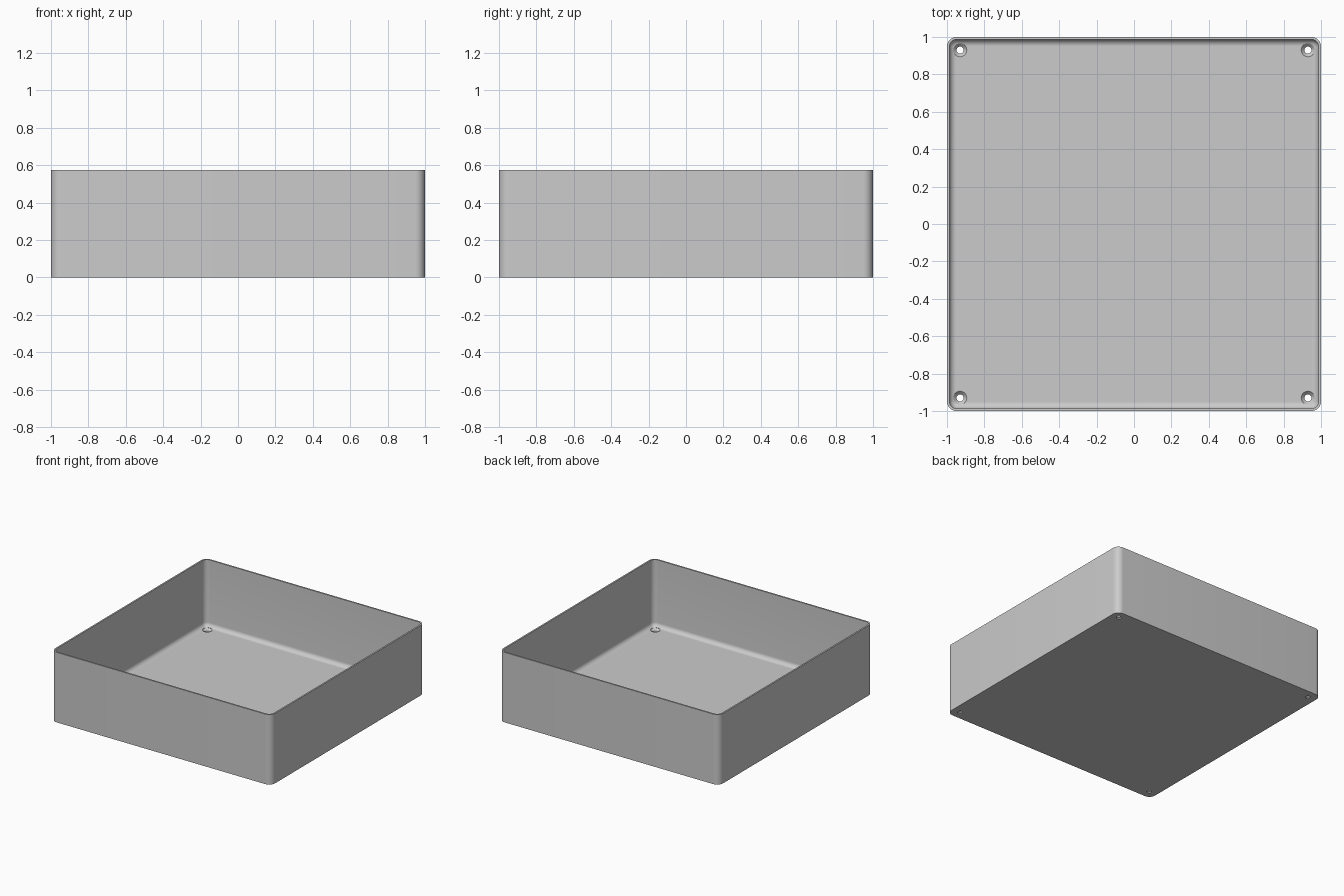
import bpy, bmesh, math
from math import sin, cos, pi

cube = bpy.data.objects.get("Cube")
if cube:
    bpy.data.objects.remove(cube)

HEIGHT, WALL, FLOOR = 0.575, 0.013, 0.027
CORNER, FILLET = 0.053, 0.035
HOLE_AT = 0.93

grey = bpy.data.materials.new("light grey plastic")
grey.use_nodes = True
colour = (0.6, 0.6, 0.6, 1)
grey.diffuse_color = colour
grey.node_tree.nodes["Principled BSDF"].inputs["Base Color"].default_value = colour


def make_object(name, bm):
    bmesh.ops.recalc_face_normals(bm, faces=bm.faces)
    mesh = bpy.data.meshes.new(name)
    bm.to_mesh(mesh)
    bm.free()
    mesh.materials.append(grey)
    obj = bpy.data.objects.new(name, mesh)
    bpy.context.collection.objects.link(obj)
    return obj


def loft(bm, rings):
    """Skin a list of point rings and cap both ends."""
    loops = [[bm.verts.new(p) for p in ring] for ring in rings]
    for a, b in zip(loops, loops[1:]):
        for i in range(len(a)):
            j = (i + 1) % len(a)
            bm.faces.new((a[i], a[j], b[j], b[i]))
    bm.faces.new(loops[0])
    bm.faces.new(loops[-1])


def rounded_square(inset, z, steps=10):
    radius, half = CORNER - inset, 1 - CORNER
    points = []
    for q in range(4):
        sx, sy = ((1, 1), (-1, 1), (-1, -1), (1, -1))[q]
        for k in range(steps + 1):
            a = (q + k / steps) * pi / 2
            points.append((sx * half + radius * cos(a), sy * half + radius * sin(a), z))
    return points


# Tray: outer wall, rim, inner wall, then a fillet down to the floor
rings = [rounded_square(0, 0), rounded_square(0, HEIGHT), rounded_square(WALL, HEIGHT)]
for k in range(9):
    a = k / 8 * pi / 2
    rings.append(rounded_square(WALL + FILLET * (1 - cos(a)), FLOOR + FILLET * (1 - sin(a))))
bm = bmesh.new()
loft(bm, rings)
tray = make_object("tray", bm)

# Countersunk screw holes in the four corners
profile = [(0.019, -0.05), (0.019, 0.009), (0.036, FLOOR), (0.036, 0.1)]
bm = bmesh.new()
for sx in (-1, 1):
    for sy in (-1, 1):
        loft(bm, [[(sx * HOLE_AT + r * cos(2 * pi * i / 32),
                    sy * HOLE_AT + r * sin(2 * pi * i / 32), z) for i in range(32)]
                  for r, z in profile])
cutter = make_object("screw_hole_cutter", bm)
cutter.hide_render = True

# Cut the holes for good and remove the cutter
cut = tray.modifiers.new("screw holes", "BOOLEAN")
cut.operation = "DIFFERENCE"
cut.solver = "EXACT"
cut.object = cutter
for obj in bpy.context.selected_objects:
    obj.select_set(False)
bpy.context.view_layer.objects.active = tray
tray.select_set(True)
bpy.ops.object.modifier_apply(modifier=cut.name)
bpy.data.objects.remove(cutter)
bpy.ops.object.shade_smooth_by_angle(angle=math.radians(30))
